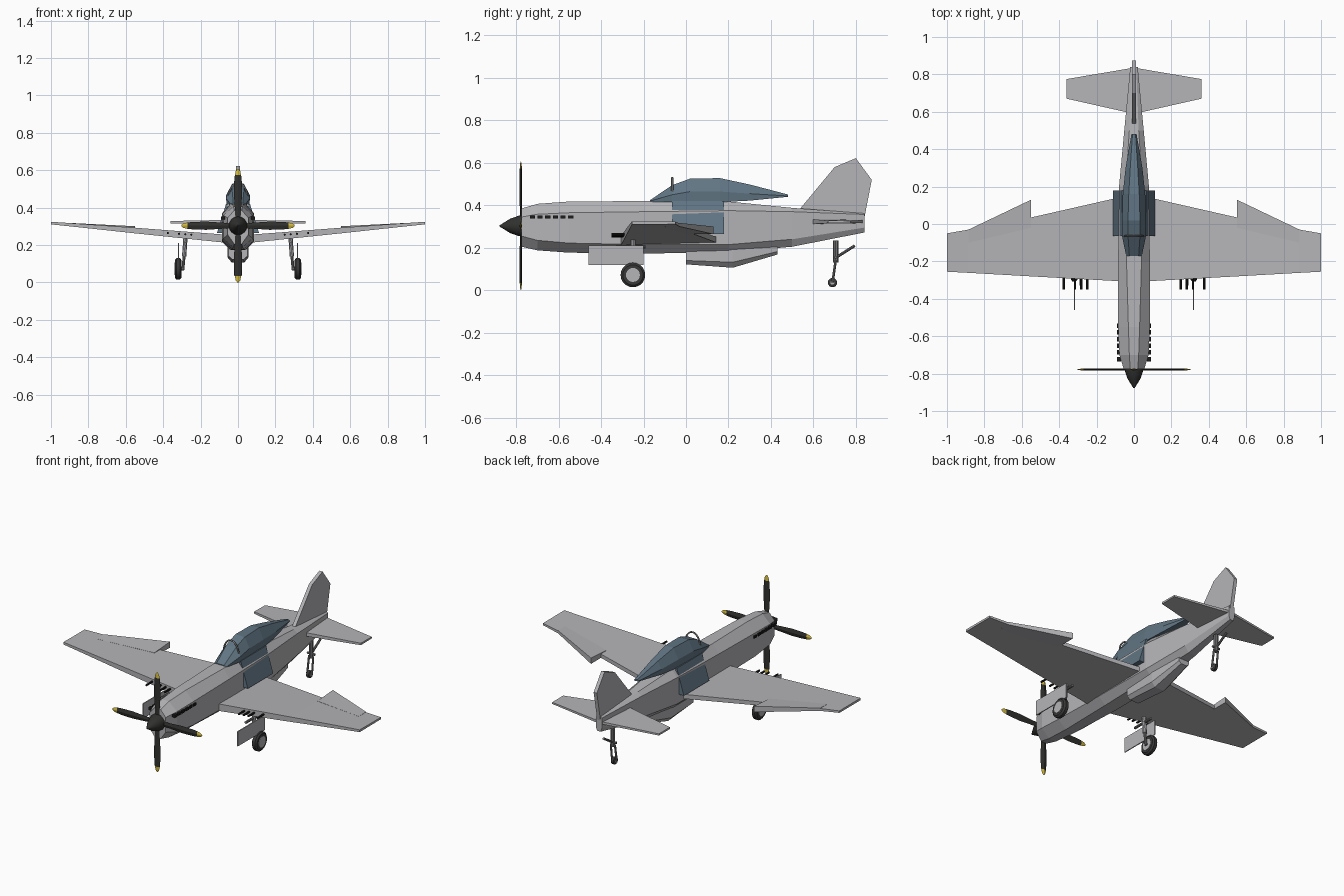
import bpy
import bmesh
import math
from mathutils import Vector

default_cube = bpy.data.objects.get("Cube")
if default_cube:
    bpy.data.objects.remove(default_cube)


def make_material(name, red, green, blue):
    material = bpy.data.materials.new(name)
    material.use_nodes = True
    colour = (red, green, blue, 1)
    material.diffuse_color = colour
    material.node_tree.nodes["Principled BSDF"].inputs["Base Color"].default_value = colour
    material.node_tree.nodes["Principled BSDF"].inputs["Roughness"].default_value = 0.6
    return material


skin = make_material("light grey skin", .46, .46, .48)
glass = make_material("blue grey glass", .12, .18, .23)
black = make_material("propeller black", .03, .03, .028)
yellow = make_material("tip yellow", .65, .5, .05)
soot = make_material("exhaust black", .012, .012, .012)
rubber = make_material("tyre rubber", .04, .04, .04)
metal = make_material("strut grey", .2, .2, .21)


def finish(name, bm, *materials):
    """Turn a bmesh into a named object with its materials."""
    bmesh.ops.recalc_face_normals(bm, faces=bm.faces)
    mesh = bpy.data.meshes.new(name)
    bm.to_mesh(mesh)
    bm.free()
    for material in materials:
        mesh.materials.append(material)
    obj = bpy.data.objects.new(name, mesh)
    bpy.context.collection.objects.link(obj)
    return obj


def loft(name, rings, *materials):
    """Skin matching rings of points and cap both ends."""
    bm = bmesh.new()
    rows = [[bm.verts.new(point) for point in ring] for ring in rings]
    for first, second in zip(rows, rows[1:]):
        for i in range(len(first)):
            j = (i + 1) % len(first)
            bm.faces.new((first[i], first[j], second[j], second[i]))
    bm.faces.new(rows[0])
    bm.faces.new(rows[-1])
    return finish(name, bm, *materials)


def mirrored_ring(y, half):
    """Close a right-hand outline of (x, z) points across the middle."""
    return [(x, y, z) for x, z in half] + [(-x, y, z) for x, z in reversed(half)]


def slab_ring(x, front, back, low_front, top_front, low_back, top_back):
    """Chordwise section of a wing, blunt at both edges."""
    return [(x, front, low_front), (x, front, top_front),
            (x, back, top_back), (x, back, low_back)]


def turned(name, centre, axis, profile, material, sides=20):
    """Revolve (offset, radius) pairs about an axis."""
    turn = Vector(axis).to_track_quat("Z", "Y")
    rings = []
    for offset, radius in profile:
        rings.append([Vector(centre) + turn @ Vector((
            radius * math.cos(math.tau * k / sides),
            radius * math.sin(math.tau * k / sides), offset)) for k in range(sides)])
    obj = loft(name, rings, material)
    obj.data.shade_smooth()
    obj.data.set_sharp_from_angle(angle=math.radians(35))
    return obj


def rod(name, start, end, radius, material, sides=10):
    axis = Vector(end) - Vector(start)
    return turned(name, start, axis, [(0, radius), (axis.length, radius)], material, sides)


def box(name, centre, size, material):
    bm = bmesh.new()
    bmesh.ops.create_cube(bm, size=1)
    bmesh.ops.scale(bm, vec=size, verts=bm.verts)
    bmesh.ops.translate(bm, vec=centre, verts=bm.verts)
    return finish(name, bm, material)


# Fuselage: octagonal sections (y, side, flat, top, shoulder, chine, bottom)
stations = [
    (-.775, .055, .02, .385, .345, .255, .205),
    (-.7, .078, .025, .407, .358, .235, .188),
    (-.55, .085, .03, .418, .365, .222, .177),
    (-.2, .085, .04, .42, .37, .215, .173),
    (.2, .08, .045, .418, .375, .215, .178),
    (.5, .052, .025, .388, .37, .24, .205),
    (.84, .02, .012, .362, .357, .295, .272),
]
loft("fuselage", [mirrored_ring(y, [(flat, top), (side, shoulder), (side, chine), (flat, bottom)])
                  for y, side, flat, top, shoulder, chine, bottom in stations], skin)

# Canopy: sections (y, base width, crown width, base, waist, crown)
canopy = [
    (-.17, .042, .025, .415, .42, .424),
    (-.065, .064, .032, .415, .45, .495),
    (.02, .064, .032, .415, .465, .526),
    (.16, .06, .028, .415, .465, .528),
    (.3, .045, .02, .422, .455, .498),
    (.48, .014, .008, .44, .444, .451),
]
loft("canopy", [mirrored_ring(y, [(crown_x, crown), (base_x, waist), (base_x * .95, base)])
                for y, base_x, crown_x, base, waist, crown in canopy], glass)

# Thin hoop over the windscreen
hoop_curve = bpy.data.curves.new("windscreen_hoop", "CURVE")
hoop_curve.dimensions = "3D"
hoop_curve.bevel_depth = .005
hoop_curve.bevel_resolution = 1
spline = hoop_curve.splines.new("POLY")
spline.points.add(12)
for k, point in enumerate(spline.points):
    angle = math.pi * k / 12
    point.co = (.05 * math.cos(angle), -.065, .455 + .075 * math.sin(angle), 1)
hoop_curve.materials.append(metal)
hoop = bpy.data.objects.new("windscreen_hoop", hoop_curve)
bpy.context.collection.objects.link(hoop)

# Belly scoop
scoop = [(0, .05, .2, .14, .122), (.22, .055, .2, .132, .106), (.43, .035, .205, .182, .168)]
loft("belly_scoop", [mirrored_ring(y, [(side, top), (side, chine), (side * .6, bottom)])
                     for y, side, top, chine, bottom in scoop], skin)

# Fin: a thin extruded outline
outline = [(.53, .375), (.7, .58), (.8, .622), (.875, .52), (.84, .34)]
loft("tail_fin", [[(x, y, z) for y, z in outline] for x in (-.011, .011)], skin)

# Spinner and propeller
hub = Vector((0, -.778, .303))
turned("spinner", hub, (0, -1, 0), [(-.01, .05), (.01, .048), (.05, .034), (.1, .003)], black, 16)
blade = [(0, .012), (.08, .016), (.17, .022), (.24, .02), (.27, .017), (.292, .012), (.303, .004)]
for number in range(4):
    angle = math.tau * number / 4
    along = Vector((math.sin(angle), 0, math.cos(angle)))
    across = Vector((math.cos(angle), 0, -math.sin(angle)))
    depth = Vector((0, .3, 0))
    rings = [[hub + along * r + offset for offset in
              (across * w, depth * w, -across * w, -depth * w)] for r, w in blade]
    obj = loft(f"propeller_blade_{number + 1}", rings, black, yellow)
    for face in obj.data.polygons:
        if (Vector(face.center) - hub).length > .27:
            face.material_index = 1

# Parts found on both sides
for s, side in ((1, "left"), (-1, "right")):
    loft(f"{side}_wing", [
        slab_ring(0, -.31, .16, .205, .25, .218, .246),
        slab_ring(s * .55, -.28, .035, .262, .292, .265, .288),
        slab_ring(s * .885, -.261, -.03, .298, .316, .3, .315),
        slab_ring(s, -.255, -.05, .31, .324, .311, .323)], skin)
    loft(f"{side}_aileron", [
        slab_ring(s * .55, -.02, .13, .265, .29, .264, .3),
        slab_ring(s * .885, -.1, -.03, .299, .316, .3, .317)], skin)
    loft(f"{side}_tailplane", [
        slab_ring(s * .005, .59, .835, .312, .335, .316, .331),
        slab_ring(s * .36, .67, .775, .316, .328, .317, .327)], skin)

    # Sloping cockpit side window
    loft(f"{side}_side_window", [
        [(s * .055, y, .42), (s * .064, y, .42), (s * .112, y, .265), (s * .06, y, .265)]
        for y in (-.065, .18)], glass)

    # Exhaust stubs and wing guns
    for k in range(6):
        box(f"{side}_exhaust_{k + 1}", (s * .08, -.723 + k * .036, .345),
            (.022, .024, .016), soot)
    for k, x in enumerate((.25, .282, .315, .375)):
        z = .236 + x * .075
        rod(f"{side}_gun_{k + 1}", (s * x, -.28, z), (s * x, -.35, z), .006, soot, 8)

    # Main landing gear
    wheel = Vector((s * .32, -.25, .072))
    turned(f"{side}_tyre", wheel, (1, 0, 0),
           [(-.017, .035), (-.017, .048), (-.009, .058), (.009, .058), (.017, .048), (.017, .035)],
           rubber)
    turned(f"{side}_wheel_hub", wheel, (1, 0, 0), [(-.019, .033), (.019, .033)], skin)
    rod(f"{side}_upper_strut", (s * .28, -.25, .25), (s * .288, -.25, .14), .012, skin)
    rod(f"{side}_lower_strut", (s * .287, -.25, .15), (s * .295, -.25, .065), .008, metal)
    rod(f"{side}_axle", (s * .292, -.25, .072), wheel, .008, metal)
    rod(f"{side}_gear_brace", (s * .283, -.33, .205), (s * .283, -.19, .205), .008, metal)
    box(f"{side}_gear_door", (s * .319, -.33, .165), (.006, .26, .09), skin)

# Tail wheel
turned("tail_tyre", (0, .69, .036), (1, 0, 0),
       [(-.012, .016), (-.008, .022), (.008, .022), (.012, .016)], rubber, 14)
turned("tail_wheel_hub", (0, .69, .036), (1, 0, 0), [(-.014, .01), (.014, .01)], skin, 12)
rod("tail_strut", (0, .705, .235), (0, .705, .13), .013, metal)
rod("tail_brace", (0, .7, .15), (0, .795, .21), .007, metal)
rod("tail_crosspiece", (-.025, .705, .155), (.025, .705, .155), .007, metal)
for s, side in ((1, "left"), (-1, "right")):
    rod(f"{side}_tail_fork", (s * .014, .705, .14), (s * .016, .69, .036), .006, metal, 8)
